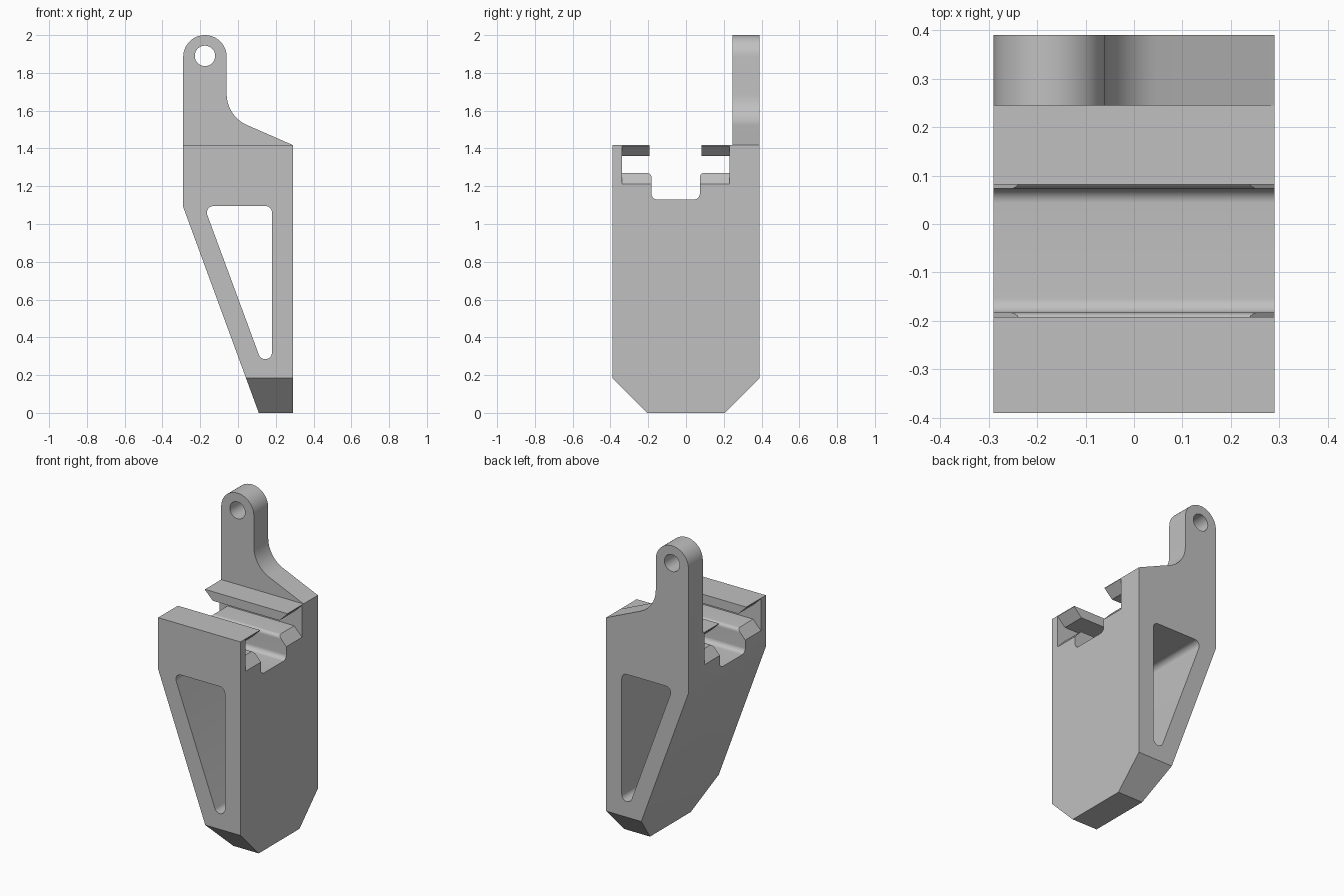
import bpy, bmesh, math
from mathutils import Vector

if "Cube" in bpy.data.objects:
    bpy.data.objects.remove(bpy.data.objects["Cube"], do_unlink=True)

grey = bpy.data.materials.new("light grey")
grey.use_nodes = True
COLOUR = (0.53, 0.53, 0.53, 1)
grey.diffuse_color = COLOUR
grey.node_tree.nodes["Principled BSDF"].inputs["Base Color"].default_value = COLOUR


def rounded(corners, steps=10):
    """Outline from (u, v, radius) corners, each filleted by its radius."""
    out = []
    for i, (u, v, r) in enumerate(corners):
        p = Vector((u, v))
        if r == 0:
            out.append(p)
            continue
        a = (Vector(corners[i - 1][:2]) - p).normalized()
        b = (Vector(corners[(i + 1) % len(corners)][:2]) - p).normalized()
        half = a.angle(b) / 2
        centre = p + (a + b).normalized() * r / math.sin(half)
        start = p + a * r / math.tan(half) - centre
        end = p + b * r / math.tan(half) - centre
        sweep = start.angle_signed(end)
        for k in range(steps + 1):
            t = -sweep * k / steps
            c, s = math.cos(t), math.sin(t)
            out.append(centre + Vector((c * start.x - s * start.y, s * start.x + c * start.y)))
    return out


def prism(name, outline, axis, low, high):
    """Extrude an outline along x (outline in y, z) or along y (outline in x, z)."""
    place = (lambda p, d: (d, p[0], p[1])) if axis == "x" else (lambda p, d: (p[0], d, p[1]))
    bm = bmesh.new()
    near = [bm.verts.new(place(p, low)) for p in outline]
    far = [bm.verts.new(place(p, high)) for p in outline]
    bm.faces.new(near)
    bm.faces.new(far)
    for i in range(len(near)):
        bm.faces.new((near[i - 1], near[i], far[i], far[i - 1]))
    bmesh.ops.recalc_face_normals(bm, faces=bm.faces)
    mesh = bpy.data.meshes.new(name)
    bm.to_mesh(mesh)
    bm.free()
    obj = bpy.data.objects.new(name, mesh)
    bpy.context.collection.objects.link(obj)
    mesh.materials.append(grey)
    return obj


W, D, TOP = 0.29, 0.39, 1.418     # half width, half depth, deck height
TAB_X, TAB_Z, TAB_R = -0.175, 1.885, 0.115

# Body and hanging tab share one side profile
profile = rounded([
    (0.11, 0, 0), (W, 0, 0), (W, TOP, 0),
    (-0.06, TOP + 0.153, 0.18),
    (-0.06, 2.0, TAB_R - 0.0001), (-W, 2.0, TAB_R - 0.0001),
    (-W, 1.09, 0)], 16)
body = prism("bracket_body", profile, "y", -D, D)

cutters = []

# Open deck in front of the tab
cutters.append(prism("deck_cutter", [(-1, TOP), (1, TOP), (1, 3), (-1, 3)], "y", -1, 0.245))

# Round hole in the tab
hole = [(TAB_X + 0.054 * math.cos(math.tau * i / 48), TAB_Z + 0.005 + 0.054 * math.sin(math.tau * i / 48))
        for i in range(48)]
cutters.append(prism("hole_cutter", hole, "y", 0.1, 1))

# Tapered window through the body
window = rounded([(-0.18, 1.095, 0.035), (0.18, 1.095, 0.035),
                  (0.18, 0.285, 0.035), (0.119, 0.285, 0.035)])
cutters.append(prism("window_cutter", window, "y", -1, 1))

# Bevelled foot, front and back
for s in (-1, 1):
    cutters.append(prism("foot_cutter", [(s * 0.205, 0), (s * 0.605, -0.4), (s * 0.79, 0.585), (s * D, 0.185)],
                         "x", -1, 1))

# Undercut rail slot with a rounded lower channel
MID = -0.055
half_slot = [(0.128, 1.13, 0.03), (0.128, 1.27, 0.022), (0.285, 1.27, 0),
             (0.285, 1.36, 0), (0.137, 1.36, 0), (0.137, 1.6, 0)]
slot = [(MID + y, z, r) for y, z, r in half_slot] + [(MID - y, z, r) for y, z, r in reversed(half_slot)]
cutters.append(prism("slot_cutter", rounded(slot), "x", -1, 1))

# Flared lead-ins at both ends of the slot
for s in (-1, 1):
    flare = [(s * 0.235, 1.27), (s * W, 1.211), (s * 0.3, 1.2), (s * 0.3, 1.425), (s * W, 1.414), (s * 0.235, 1.36)]
    cutters.append(prism("lead_in_cutter", flare, "y", MID - 0.285, MID + 0.285))

# Apply every cut, then drop the cutters
bpy.context.view_layer.objects.active = body
for cutter in cutters:
    cutter.hide_render = True
    mod = body.modifiers.new("cut", "BOOLEAN")
    mod.operation, mod.solver, mod.object = "DIFFERENCE", "EXACT", cutter
    bpy.ops.object.modifier_apply(modifier=mod.name)
    bpy.data.objects.remove(cutter, do_unlink=True)

bpy.ops.object.select_all(action="DESELECT")
body.select_set(True)
bpy.ops.object.shade_smooth_by_angle(angle=math.radians(25))
